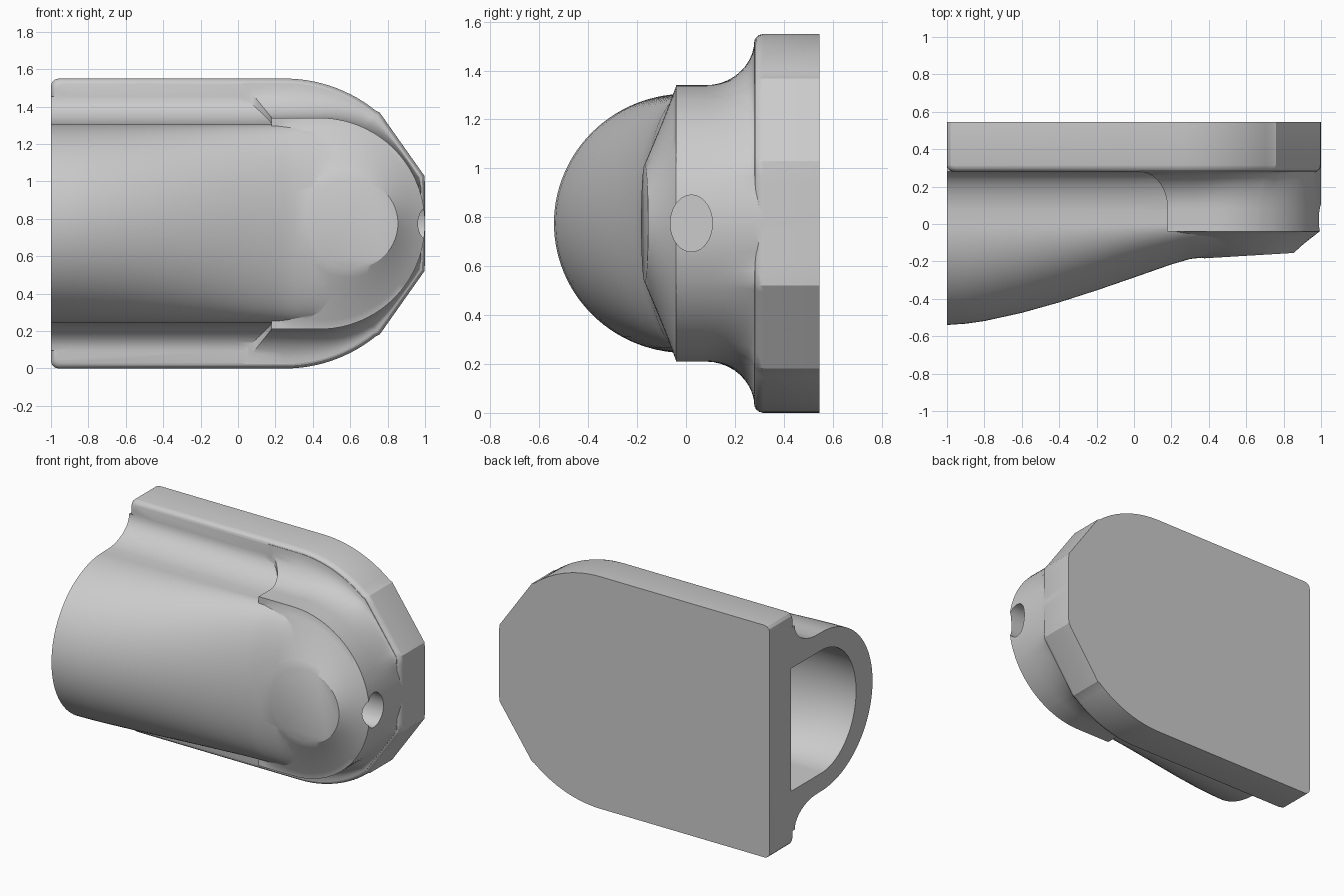
import bpy, bmesh
from math import sin, cos, radians, sqrt, pi

if "Cube" in bpy.data.objects:
    bpy.data.objects.remove(bpy.data.objects["Cube"])

ZC = 0.775          # mid height
XC = 0.25           # centre of the rounded nose

grey = bpy.data.materials.new("plain_grey")
grey.use_nodes = True
grey.diffuse_color = (0.6, 0.6, 0.6, 1)
grey.node_tree.nodes["Principled BSDF"].inputs["Base Color"].default_value = grey.diffuse_color


def loft(name, rings):
    """Closed solid through rings with equal point counts."""
    bm = bmesh.new()
    loops = [[bm.verts.new(p) for p in ring] for ring in rings]
    n = len(loops[0])
    for a, b in zip(loops, loops[1:]):
        for i in range(n):
            j = (i + 1) % n
            bm.faces.new((a[i], a[j], b[j], b[i]))
    bm.faces.new(loops[0])
    bm.faces.new(loops[-1])
    bmesh.ops.recalc_face_normals(bm, faces=bm.faces)
    mesh = bpy.data.meshes.new(name)
    bm.to_mesh(mesh)
    bm.free()
    mesh.materials.append(grey)
    ob = bpy.data.objects.new(name, mesh)
    bpy.context.collection.objects.link(ob)
    return ob


def combine(target, other, operation):
    mod = target.modifiers.new(operation, 'BOOLEAN')
    mod.operation = operation
    mod.solver = 'EXACT'
    mod.object = other
    bpy.context.view_layer.objects.active = target
    bpy.ops.object.modifier_apply(modifier=mod.name)
    bpy.data.objects.remove(other)


def table(x, pts):
    for (x0, v0), (x1, v1) in zip(pts, pts[1:]):
        if x <= x1:
            return v0 + (v1 - v0) * (x - x0) / (x1 - x0)
    return pts[-1][1]


def fillet(y, start, end):
    t = min(max((y - start) / (end - start), 0), 1)
    return 1 - sqrt(1 - t * t)


# Nose outlines, as a distance from the nose centre along a ray
def plate_radius(a):
    c, s = cos(a), abs(sin(a))
    if s > 0.76:
        return 0.775
    return min(0.757 / (0.817 * c + 0.577 * s), 0.75 / max(c, 0.01))


def pod_radius(a):
    c, s = cos(a), abs(sin(a))
    if s > 0 and c * 0.565 / s < 0.185:
        return 0.565 / s
    return 0.185 * c + sqrt(0.565 ** 2 - (0.185 * s) ** 2)


half = [d for d in range(3, 91, 3) if d not in (18, 48)] + [18.8, 49.4]
angles = [radians(d) for d in sorted([-d for d in half] + [0] + half)]


# Back plate with rounded front rim and corners
def plate_ring(y, inset):
    ring = [(XC + (plate_radius(a) - inset) * cos(a), y,
             ZC + (plate_radius(a) - inset) * sin(a)) for a in angles]
    corner = [(-0.96, 0.775), (-0.98, 0.77), (-0.995, 0.755), (-1, 0.735)]
    ring += [(x + inset, y, ZC + z - inset) for x, z in corner]
    ring += [(x + inset, y, ZC - z + inset) for x, z in reversed(corner)]
    return ring


plate = loft("socket_body", [plate_ring(y, i) for y, i in
                             ((0.545, 0), (0.315, 0), (0.298, 0.005),
                              (0.286, 0.015), (0.28, 0.03))])


# Nose pod flaring back into the plate
def pod_ring(y):
    f = fillet(y, 0.08, 0.28)
    ring = []
    for a in angles:
        p = pod_radius(a)
        r = max(p, p + f * (plate_radius(a) * 0.97 - p))
        ring.append((XC + r * cos(a), y, ZC + r * sin(a)))
    left = 0.18 - 0.15 * f
    return ring + [(left, y, ring[-1][2]), (left, y, ring[0][2])]


pod_y = [-0.04, 0.08] + [0.08 + 0.2 * sin(pi / 2 * k / 10) for k in range(1, 11)] + [0.4]
pod = loft("nose_pod", [pod_ring(y) for y in pod_y])

# Raised cap with a flat, slightly tilted disc
cap_rings = []
for k in range(9):
    t = max(k - 1, 0) / 7
    cx, r = 0.435 + 0.18 * t, 0.563 + (0.24 - 0.563) * t
    ring = []
    for i in range(72):
        a = 2 * pi * i / 72
        x = cx + r * cos(a)
        top = -0.155 - 0.06 * (0.85 - x)
        y = 0.02 if k == 0 else -0.04 + (top + 0.04) * (0.85 * t + 0.15 * t * t)
        ring.append((x, y, ZC + r * sin(a)))
    cap_rings.append(ring)
cap = loft("nose_cap", cap_rings)

# Tapered barrel with skirts running into the plate
DEPTH = [(-1.1, -0.54), (-1, -0.54), (-0.9, -0.533), (-0.8, -0.519), (-0.6, -0.475),
         (-0.4, -0.419), (-0.2, -0.355), (0, -0.286), (0.2, -0.216), (0.3, -0.187),
         (0.5, -0.165), (0.7, -0.1)]
WIDTH = [(-1, 0.53), (0.4, 0.53), (0.7, 0.45)]


def section(x, profile):
    """Ring across the barrel from an upper half profile of (y, z)."""
    return ([(x, y, ZC + z) for y, z in profile]
            + [(x, y, ZC - z) for y, z in reversed(profile[1:])])


def barrel(x):
    d, w = table(x, DEPTH), table(x, WIDTH)
    spread = 0.15 if x < 0.21 else 0
    prof = [(d * cos(pi / 2 * k / 28), w * sin(pi / 2 * k / 28)) for k in range(29)]
    for k in range(1, 11):
        y = 0.04 + 0.24 * sin(pi / 2 * k / 10)
        prof.append((y, w + spread * fillet(y, 0.04, 0.28)))
    return section(x, prof + [(0.4, w + spread)])


barrel_x = [-1, -0.9, -0.8, -0.6, -0.4, -0.2, 0, 0.2, 0.25, 0.3, 0.4, 0.5, 0.6, 0.7]
shell = loft("barrel", [barrel(x) for x in barrel_x])


# Hollow, open at the wide end
def hollow(x):
    d = min(table(x, DEPTH) + 0.17, -0.05)
    prof = [(d * cos(pi / 2 * k / 24), 0.41 * sin(pi / 2 * k / 24)) for k in range(25)]
    return section(x, prof + [(0.32, 0.41)])


cavity = loft("cavity_cutter", [hollow(x) for x in (-1.1, -0.9, -0.8, -0.6, -0.4, -0.2, 0, 0.12)])

# Oval hole in the tip
hole = loft("hole_cutter", [[(x, 0.022 + 0.086 * cos(2 * pi * i / 40),
                              ZC + 0.116 * sin(2 * pi * i / 40)) for i in range(40)]
                            for x in (0.8, 1.1)])

for part in (shell, pod, cap):
    combine(plate, part, 'UNION')
for cutter in (cavity, hole):
    combine(plate, cutter, 'DIFFERENCE')

bpy.ops.object.select_all(action='DESELECT')
plate.select_set(True)
bpy.context.view_layer.objects.active = plate
bpy.ops.object.shade_smooth_by_angle(angle=radians(28))
